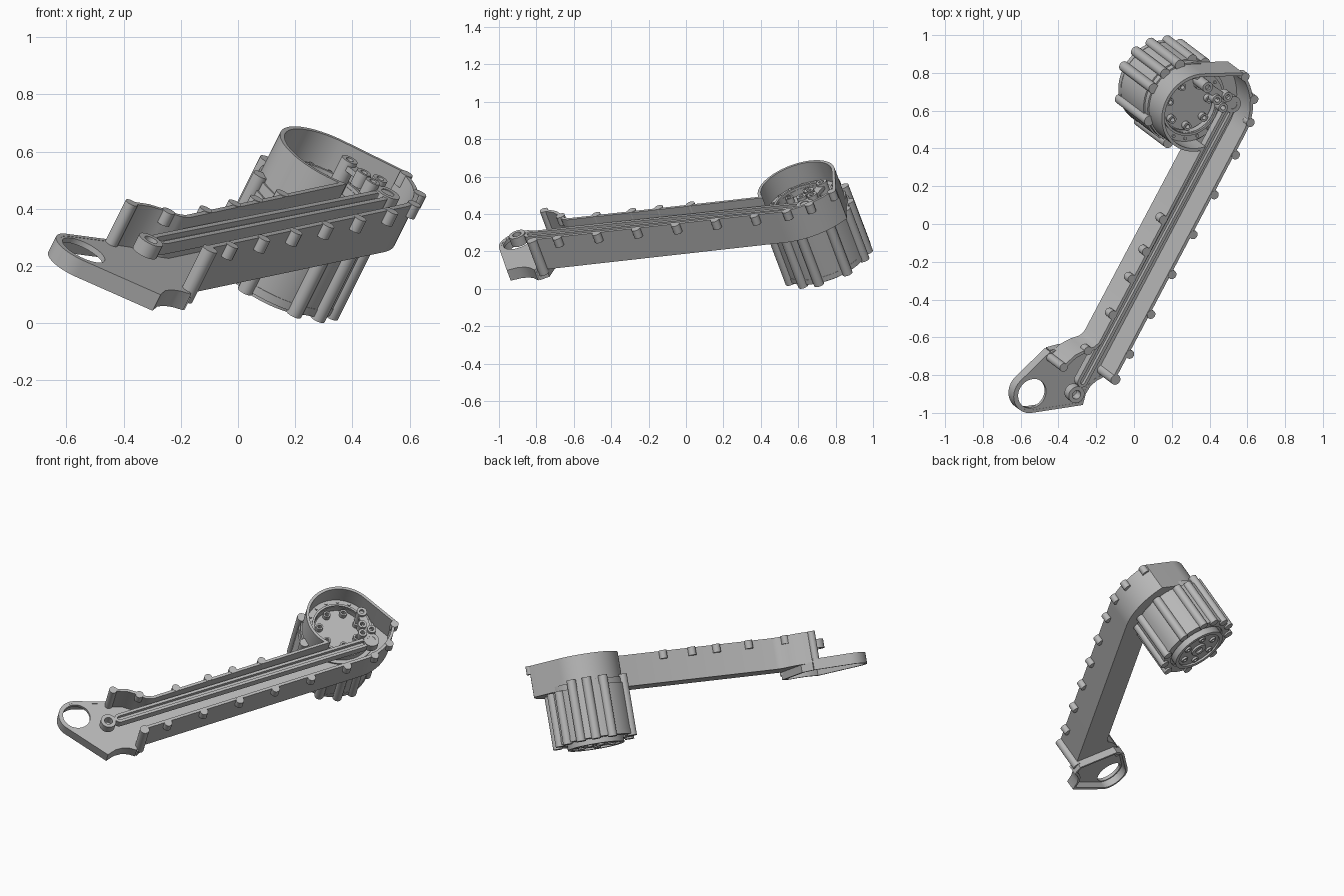
import bpy, bmesh, math
from mathutils import Matrix, Vector

if "Cube" in bpy.data.objects:
    bpy.data.objects.remove(bpy.data.objects["Cube"], do_unlink=True)

grey = bpy.data.materials.new("machined_grey")
grey.use_nodes = True
colour = (0.48, 0.48, 0.48, 1)
grey.diffuse_color = colour
grey.node_tree.nodes["Principled BSDF"].inputs["Base Color"].default_value = colour

# Tilted frame of the arm: along the arm, across it, and along the motor axis
along = Vector((0.466, 0.879, 0.0985)).normalized()
axis = Vector((0.424, -0.3195, 0.847))
axis = (axis - axis.dot(along) * along).normalized()
across = axis.cross(along)
FRAME = Matrix((along, across, axis)).transposed().to_4x4()

MOTOR = (0.735, 0.24)
FLOOR, RIM = 0.255, 0.443


def arc(centre, r, start, end, n=24):
    out = []
    for i in range(n + 1):
        t = math.radians(start + (end - start) * i / n)
        out.append((centre[0] + r * math.cos(t), centre[1] + r * math.sin(t)))
    return out


def circle(centre, r, n=32):
    return arc(centre, r, 0, 360, n)[:-1]


def prism(name, loops, low, high):
    """Extrude an outline (first loop) with optional holes (other loops)."""
    bm = bmesh.new()
    edges = []
    for loop in loops:
        vs = [bm.verts.new((x, y, low)) for x, y in loop]
        edges += [bm.edges.new((v, vs[i - 1])) for i, v in enumerate(vs)]
    bmesh.ops.triangle_fill(bm, edges=edges, use_beauty=True)
    res = bmesh.ops.extrude_face_region(bm, geom=bm.faces[:])
    moved = [g for g in res["geom"] if isinstance(g, bmesh.types.BMVert)]
    bmesh.ops.translate(bm, verts=moved, vec=(0, 0, high - low))
    bmesh.ops.recalc_face_normals(bm, faces=bm.faces[:])
    mesh = bpy.data.meshes.new(name)
    bm.to_mesh(mesh)
    bm.free()
    mesh.materials.append(grey)
    ob = bpy.data.objects.new(name, mesh)
    bpy.context.collection.objects.link(ob)
    ob.matrix_world = FRAME
    bpy.ops.object.select_all(action="DESELECT")
    ob.select_set(True)
    bpy.context.view_layer.objects.active = ob
    bpy.ops.object.shade_smooth_by_angle(angle=math.radians(30))


def peg(name, centre, r, low, high, hole=0, n=32):
    loops = [circle(centre, r, n)]
    if hole:
        loops.append(circle(centre, hole, n))
    prism(name, loops, low, high)


def wall(name, path, width, low, high):
    """Thin wall following an open path."""
    pts = [Vector(p) for p in path]
    sides = ([], [])
    for i, p in enumerate(pts):
        d1 = (p - pts[i - 1]).normalized() if i else (pts[1] - p).normalized()
        d2 = (pts[i + 1] - p).normalized() if i < len(pts) - 1 else d1
        n1, n2 = Vector((-d1.y, d1.x)), Vector((-d2.y, d2.x))
        m = (n1 + n2).normalized()
        off = m * (width / 2 / max(m.dot(n1), 0.5))
        sides[0].append(tuple(p + off))
        sides[1].append(tuple(p - off))
    prism(name, [sides[0] + sides[1][::-1]], low, high)


def capsule(p, q, r):
    """Outline of a rounded bar between two points."""
    t = math.degrees(math.atan2(q[1] - p[1], q[0] - p[0]))
    return arc(q, r, t - 90, t + 90, 12) + arc(p, r, t + 90, t + 270, 12)


# Arm housing: one continuous wall, flared at the open end, round at the motor
left_flare = [(-0.80, 0.24), (-0.72, 0.207), (-0.67, 0.165), (-0.637, 0.125), (-0.60, 0.11)]
ring = arc(MOTOR, 0.209, 218, 22, 48)
end_arc = arc(MOTOR, 0.308, -24, -90, 20)
outline = left_flare + ring + end_arc + [(-0.75, -0.068)]
wall("housing_wall", outline, 0.017, FLOOR, RIM)

# Floor running out into a mounting plate with an eye and a skirt below its edge
EYE = (-1.016, 0.235)
notch = [(-0.955, -0.067), (-0.90, -0.052), (-0.85, -0.055), (-0.81, -0.072), (-0.775, -0.10)]
edge = [(-0.775, 0.25)] + arc(EYE, 0.1, 67, 212) + notch
prism("arm_floor", [outline[1:] + edge[::-1], circle(EYE, 0.082)], FLOOR, FLOOR + 0.02)
wall("plate_skirt", edge, 0.016, 0.21, FLOOR + 0.021)
wall("plate_step", [(-0.775, -0.10), (-0.73, -0.075), (-0.73, 0.19), (-0.775, 0.25)], 0.016, 0.21, 0.26)

# Corner posts and the screw bosses along the rim
peg("left_post", (-0.80, 0.24), 0.023, 0.235, RIM, n=20)
peg("right_post", (-0.745, -0.08), 0.028, 0.235, RIM, n=20)
bosses = [(-0.59 + 0.24 * i, -0.085) for i in range(6)]
bosses += [(0.80, -0.072), (0.92, -0.025), (1.01, 0.09)]
bosses += [(a, 0.125) for a in (0.137, -0.056, -0.22, -0.436)] + [(-0.665, 0.155)]
for p in bosses:
    peg("rim_boss", p, 0.024, 0.395, RIM + 0.002, n=16)

# Push rod: web with two rails and a pierced boss at each end
ROD_A, ROD_B = (-0.908, 0.069), (0.845, 0.055)
direction = (Vector(ROD_B) - Vector(ROD_A)).normalized()
inner_a = tuple(Vector(ROD_A) + direction * 0.075)
inner_b = tuple(Vector(ROD_B) - direction * 0.055)
prism("push_rod_web", [capsule(inner_a, inner_b, 0.025)], 0.36, 0.38)
prism("push_rod_rails", [capsule(inner_a, inner_b, 0.03), capsule(inner_a, inner_b, 0.013)], 0.355, 0.402)
for p in (ROD_A, ROD_B):
    peg("push_rod_end", p, 0.046, 0.355, 0.408, 0.024)

# Crank joining the rod to the motor output
CRANK = (0.874, 0.25)
prism("crank_plate", [capsule(ROD_B, CRANK, 0.024)], 0.385, 0.405)
peg("crank_post", CRANK, 0.03, 0.29, 0.42, 0.014)
for p in ((0.873, 0.115), (0.81, 0.11), (0.835, 0.165)):
    peg("crank_pin", p, 0.027, 0.37, 0.425, 0.013, 20)

# Motor body, smooth with irregular ribs around it
peg("motor_body", MOTOR, 0.234, -0.045, 0.25, n=64)
peg("motor_shoulder", MOTOR, 0.226, 0.23, 0.285, n=64)
peg("motor_lower_flange", MOTOR, 0.236, -0.06, -0.03, 0.185, 64)
for t in (-2, 18, 42, 65, 90, 136, 182, 230, 257, 281, 322):
    p = arc(MOTOR, 0.232, t, t, 1)[0]
    top = 0.30 if 40 < t < 190 else 0.25
    peg("motor_rib", p, 0.028, -0.07, top, n=20)

# Motor face inside the ring: outer annulus, inner lip and screw bosses
peg("motor_face", MOTOR, 0.202, 0.27, 0.325, 0.15, 48)
peg("motor_face_lip", MOTOR, 0.165, 0.28, 0.338, 0.152, 48)
peg("motor_output_disc", MOTOR, 0.145, 0.27, 0.295, n=48)
for i in range(7):
    p = arc(MOTOR, 0.118, i * 360 / 7, i * 360 / 7, 1)[0]
    peg("output_boss", p, 0.022, 0.29, 0.325, 0.012, 16)
for i in range(16):
    p = arc(MOTOR, 0.183, i * 22.5, i * 22.5, 1)[0]
    peg("face_screw", p, 0.009, 0.32, 0.332, n=10)

# Motor underside: stepped cap with screw heads
peg("motor_cap_rim", MOTOR, 0.17, -0.092, -0.04, 0.145, 48)
peg("motor_cap", MOTOR, 0.15, -0.08, -0.04, n=48)
peg("motor_cap_hub", MOTOR, 0.05, -0.092, -0.07, 0.025)
for i in range(6):
    p = arc(MOTOR, 0.105, i * 60, i * 60, 1)[0]
    peg("cap_screw", p, 0.022, -0.092, -0.07, 0.011, 16)
